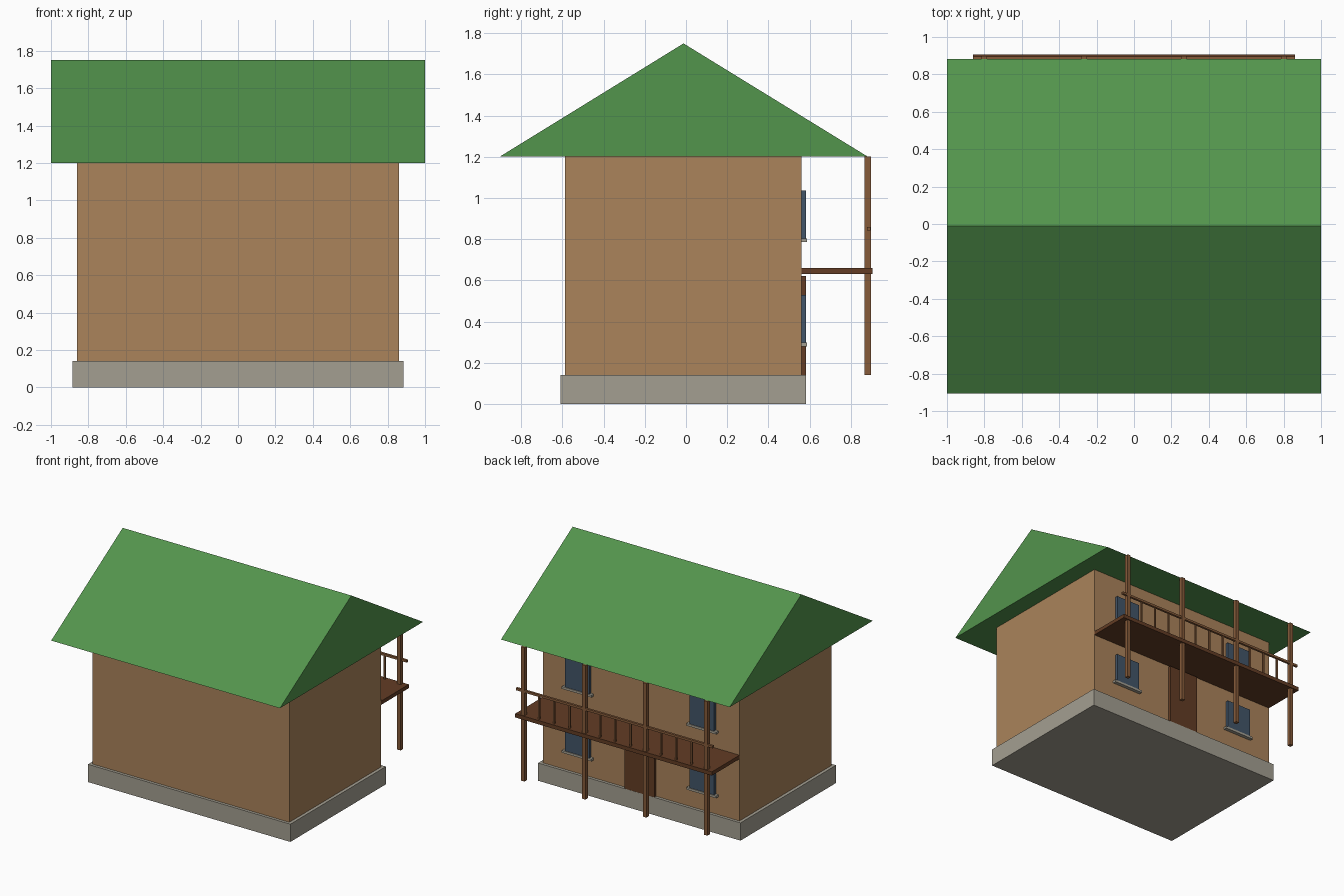
import bpy
import bmesh

if "Cube" in bpy.data.objects:
    bpy.data.objects.remove(bpy.data.objects["Cube"], do_unlink=True)


def material(name, color):
    m = bpy.data.materials.new(name)
    m.use_nodes = True
    m.diffuse_color = (*color, 1)
    m.node_tree.nodes["Principled BSDF"].inputs["Base Color"].default_value = (*color, 1)
    return m


stone = material("grey stone", (0.37, 0.345, 0.285))
plaster = material("tan wall", (0.405, 0.228, 0.104))
green = material("green roof", (0.086, 0.297, 0.073))
wood = material("brown wood", (0.24, 0.105, 0.042))
dark_wood = material("dark wood", (0.125, 0.046, 0.018))
glass = material("blue glass", (0.055, 0.09, 0.14))


def add_object(name, bm, mat):
    bmesh.ops.recalc_face_normals(bm, faces=bm.faces)
    mesh = bpy.data.meshes.new(name)
    bm.to_mesh(mesh)
    bm.free()
    mesh.materials.append(mat)
    obj = bpy.data.objects.new(name, mesh)
    bpy.context.scene.collection.objects.link(obj)
    return obj


def box(name, xs, ys, zs, mat):
    """Box spanning the given (low, high) pair on each axis."""
    bm = bmesh.new()
    bmesh.ops.create_cube(bm, size=1)
    for v in bm.verts:
        v.co = [span[0] if c < 0 else span[1] for c, span in zip(v.co, (xs, ys, zs))]
    return add_object(name, bm, mat)


def around(center, size):
    return (center - size / 2, center + size / 2)


# House body
WALL_BACK = 0.56
box("foundation", (-0.885, 0.885), (-0.61, 0.583), (0, 0.14), stone)
box("walls", (-0.86, 0.86), (-0.587, WALL_BACK), (0.14, 1.2), plaster)

# Gable roof: a triangle extruded along the ridge
bm = bmesh.new()
gable = [bm.verts.new((-1, y, z)) for y, z in ((-0.905, 1.2), (0.883, 1.2), (-0.012, 1.75))]
face = bm.faces.new(gable)
extruded = bmesh.ops.extrude_face_region(bm, geom=[face], use_keep_orig=True)
for v in extruded["geom"]:
    if isinstance(v, bmesh.types.BMVert):
        v.co.x = 1
add_object("roof", bm, green)

# Door and windows on the back wall
box("door", (-0.13, 0.13), (WALL_BACK, 0.582), (0.14, 0.62), dark_wood)
for level, sill_z in (("lower", 0.28), ("upper", 0.785)):
    for side, x in (("left", 0.545), ("right", -0.545)):
        box(f"{level}_{side}_window", around(x, 0.215), (WALL_BACK, 0.582),
            (sill_z + 0.018, sill_z + 0.25), glass)
        box(f"{level}_{side}_sill", around(x, 0.26), (WALL_BACK, 0.588),
            (sill_z, sill_z + 0.018), stone)

# Balcony with posts, handrail and balusters
RAIL_Y = 0.882
box("balcony_floor", (-0.86, 0.86), (WALL_BACK, 0.905), (0.63, 0.66), dark_wood)
box("handrail", (-0.86, 0.86), around(RAIL_Y + 0.005, 0.018), (0.842, 0.86), wood)
for i in range(13):
    x = -0.8 + i * 1.6 / 12
    if i % 4 == 0:
        box(f"post_{i // 4 + 1}", around(x, 0.03), around(RAIL_Y, 0.03), (0.14, 1.2), wood)
    else:
        box(f"baluster_{i}", around(x, 0.012), around(RAIL_Y, 0.012), (0.66, 0.845), wood)
